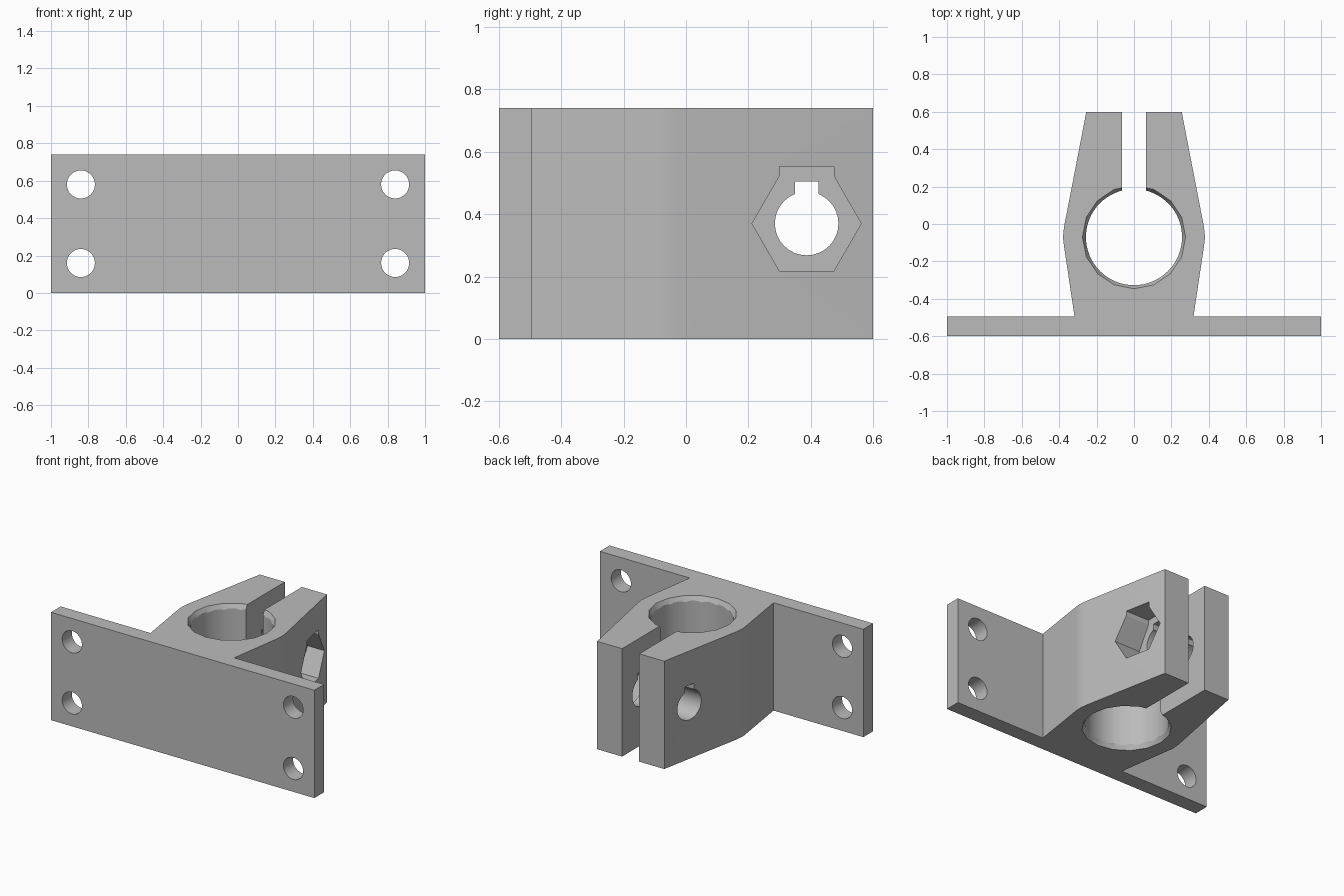
import bpy, bmesh, math
from mathutils import Matrix, Vector

if "Cube" in bpy.data.objects:
    bpy.data.objects.remove(bpy.data.objects["Cube"])

H = 0.74                      # overall height
BORE = Vector((0, -0.07))     # bore centre in plan
BOLT_Y, BOLT_Z = 0.387, 0.37  # clamp bolt axis

grey = bpy.data.materials.new("grey plastic")
grey.diffuse_color = (0.5, 0.5, 0.5, 1)
grey.use_nodes = True
grey.node_tree.nodes["Principled BSDF"].inputs["Base Color"].default_value = grey.diffuse_color


def new_object(name, bm):
    bmesh.ops.recalc_face_normals(bm, faces=bm.faces)
    mesh = bpy.data.meshes.new(name)
    bm.to_mesh(mesh)
    bm.free()
    obj = bpy.data.objects.new(name, mesh)
    bpy.context.collection.objects.link(obj)
    mesh.materials.append(grey)
    return obj


def prism(name, points, start, end, axis="z"):
    """Extrude a closed outline along z, or a (y, z) outline along x."""
    bm = bmesh.new()
    place = (lambda a, b, c: (a, b, c)) if axis == "z" else (lambda a, b, c: (c, a, b))
    face = bm.faces.new([bm.verts.new(place(a, b, start)) for a, b in points])
    out = bmesh.ops.extrude_face_region(bm, geom=[face])
    verts = [g for g in out["geom"] if isinstance(g, bmesh.types.BMVert)]
    bmesh.ops.translate(bm, verts=verts, vec=place(0, 0, end - start))
    return new_object(name, bm)


def box(name, lo, hi):
    pts = [(lo[0], lo[1]), (hi[0], lo[1]), (hi[0], hi[1]), (lo[0], hi[1])]
    return prism(name, pts, lo[2], hi[2])


def cone(name, r1, r2, depth, centre, sides, axis="Z"):
    bm = bmesh.new()
    turn = {"X": Matrix.Rotation(math.pi / 2, 4, "Y"),
            "Y": Matrix.Rotation(math.pi / 2, 4, "X"), "Z": Matrix()}[axis]
    bmesh.ops.create_cone(bm, cap_ends=True, segments=sides, radius1=r1, radius2=r2,
                          depth=depth, matrix=Matrix.Translation(centre) @ turn)
    return new_object(name, bm)


def cut(target, cutter):
    bpy.context.view_layer.objects.active = target
    mod = target.modifiers.new("cut", "BOOLEAN")
    mod.operation, mod.solver, mod.object = "DIFFERENCE", "EXACT", cutter
    bpy.ops.object.modifier_apply(modifier=mod.name)
    bpy.data.objects.remove(cutter)


# Flange plate and tapered clamp body in one plan outline
half = [(1, -0.6), (1, -0.495), (0.318, -0.495), (0.374, -0.12), (0.378, -0.09),
        (0.379, -0.065), (0.377, -0.04), (0.373, -0.01), (0.255, 0.6)]
bracket = prism("clamp_bracket", half + [(-x, y) for x, y in reversed(half)], 0, H)

# Shaft bore and clamping slit
cut(bracket, cone("bore", 0.257, 0.257, 2, (0, BORE.y, H / 2), 64))
cut(bracket, box("slit", (-0.065, BORE.y, -1), (0.065, 1, 2)))

# Chamfers at both bore mouths
for z, r1, r2 in ((H, 0.235, 0.317), (0, 0.317, 0.235)):
    cut(bracket, cone("chamfer", r1, r2, 0.16, (0, BORE.y, z), 16))

# Four mounting holes through the flange
for x in (-0.84, 0.84):
    for z in (0.16, 0.58):
        cut(bracket, cone("mount_hole", 0.075, 0.075, 0.6, (x, -0.55, z), 32, "Y"))

# Bolt hole with a small relief notch on top, through both jaws
cut(bracket, cone("bolt_hole", 0.102, 0.102, 2, (0, BOLT_Y, BOLT_Z), 32, "X"))
cut(bracket, box("notch", (-1, BOLT_Y - 0.038, BOLT_Z), (1, BOLT_Y + 0.038, 0.505)))

# Hexagonal nut pocket in the right jaw, raised at its top side
hexagon = [(BOLT_Y + 0.175 * math.cos(math.radians(a)),
            BOLT_Z + 0.175 * math.sin(math.radians(a))) for a in range(0, 360, 60)]
cut(bracket, prism("nut_pocket", hexagon, 0.135, 1, "x"))
cut(bracket, box("pocket_relief", (0.135, BOLT_Y - 0.0875, BOLT_Z),
                 (1, BOLT_Y + 0.0875, 0.553)))

# Smooth round walls, crisp edges
bpy.ops.object.select_all(action="DESELECT")
bracket.select_set(True)
bpy.context.view_layer.objects.active = bracket
bpy.ops.object.shade_smooth_by_angle(angle=math.radians(25))
